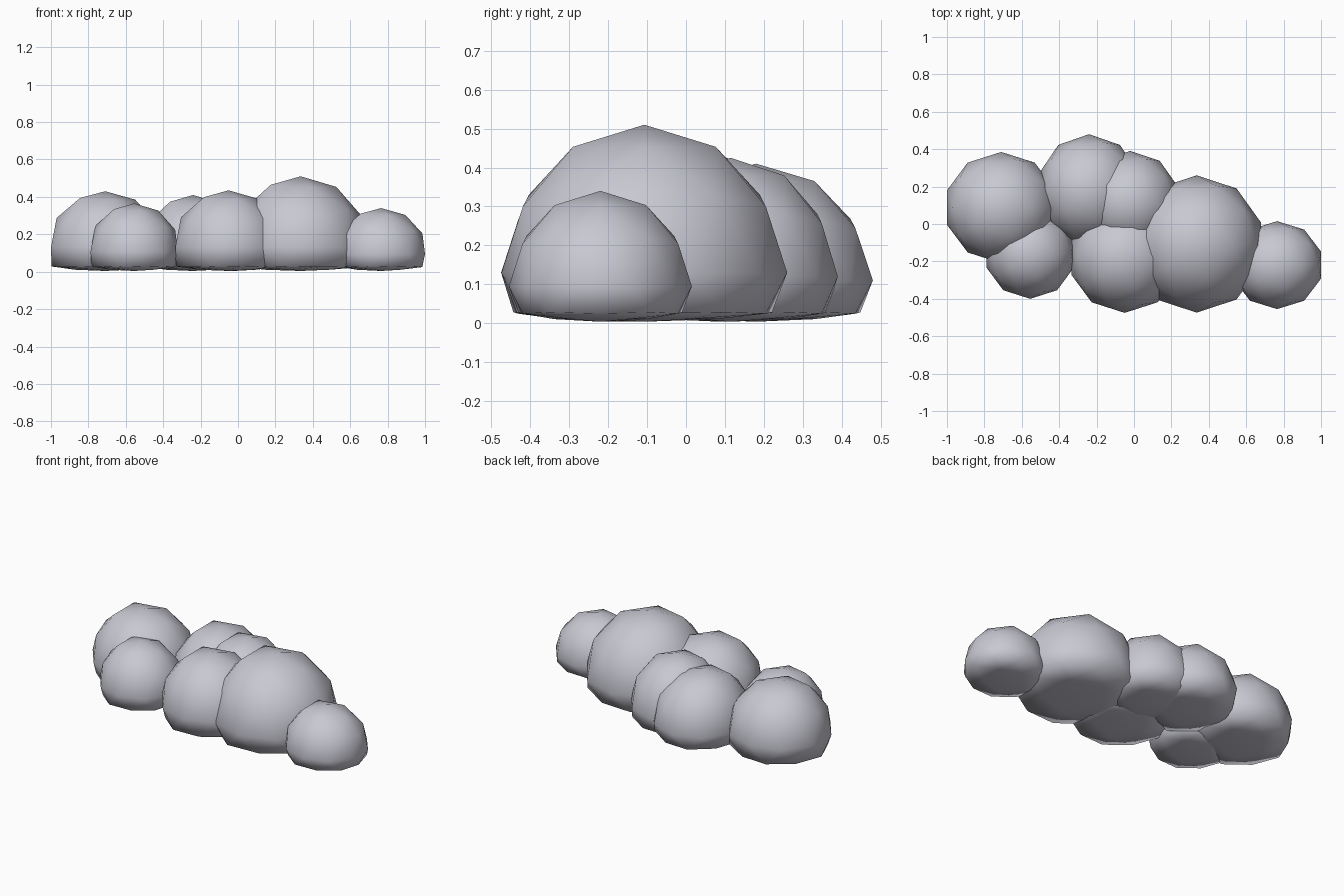
import bpy, bmesh

if "Cube" in bpy.data.objects:
    bpy.data.objects.remove(bpy.data.objects["Cube"])

cloud = bpy.data.materials.new("pale_cloud_grey")
cloud.diffuse_color = (0.58, 0.58, 0.65, 1)
cloud.use_nodes = True
cloud.node_tree.nodes["Principled BSDF"].inputs["Base Color"].default_value = cloud.diffuse_color


def puff(name, x, y, z, rx, ry, rz):
    """Low-poly ball with its underside pressed almost flat."""
    bm = bmesh.new()
    bmesh.ops.create_icosphere(bm, subdivisions=2, radius=1)
    for v in bm.verts:
        c = v.co
        low = c.z < -0.2
        depth = (-c.z - 0.447) / 0.553
        # slightly fuller shoulder on the left
        k = 1.035 if c.z > 0.8 and c.x < -0.3 else 1.0
        # underside pressed outward and flat
        spread = 1.05 if low and depth < 0.3 else 1.0
        c.x = x + c.x * rx * k * spread
        c.y = y + c.y * ry * k * spread
        c.z = 0.028 - 0.024 * depth if low else z + c.z * rz * k
    me = bpy.data.meshes.new(name)
    bm.to_mesh(me)
    bm.free()
    me.materials.append(cloud)
    for p in me.polygons:
        p.use_smooth = True
    ob = bpy.data.objects.new(name, me)
    bpy.context.collection.objects.link(ob)


# the seven puffs: centre, then radii
puff("left_puff", -0.71, 0.088, 0.13, 0.305, 0.297, 0.30)
puff("front_left_puff", -0.555, -0.16, 0.11, 0.245, 0.24, 0.255)
puff("back_puff", -0.24, 0.18, 0.11, 0.28, 0.30, 0.30)
puff("back_middle_puff", -0.02, 0.115, 0.12, 0.268, 0.275, 0.305)
puff("front_middle_puff", -0.05, -0.18, 0.13, 0.30, 0.295, 0.305)
puff("large_puff", 0.335, -0.107, 0.13, 0.363, 0.367, 0.38)
puff("right_puff", 0.765, -0.22, 0.095, 0.247, 0.235, 0.245)
